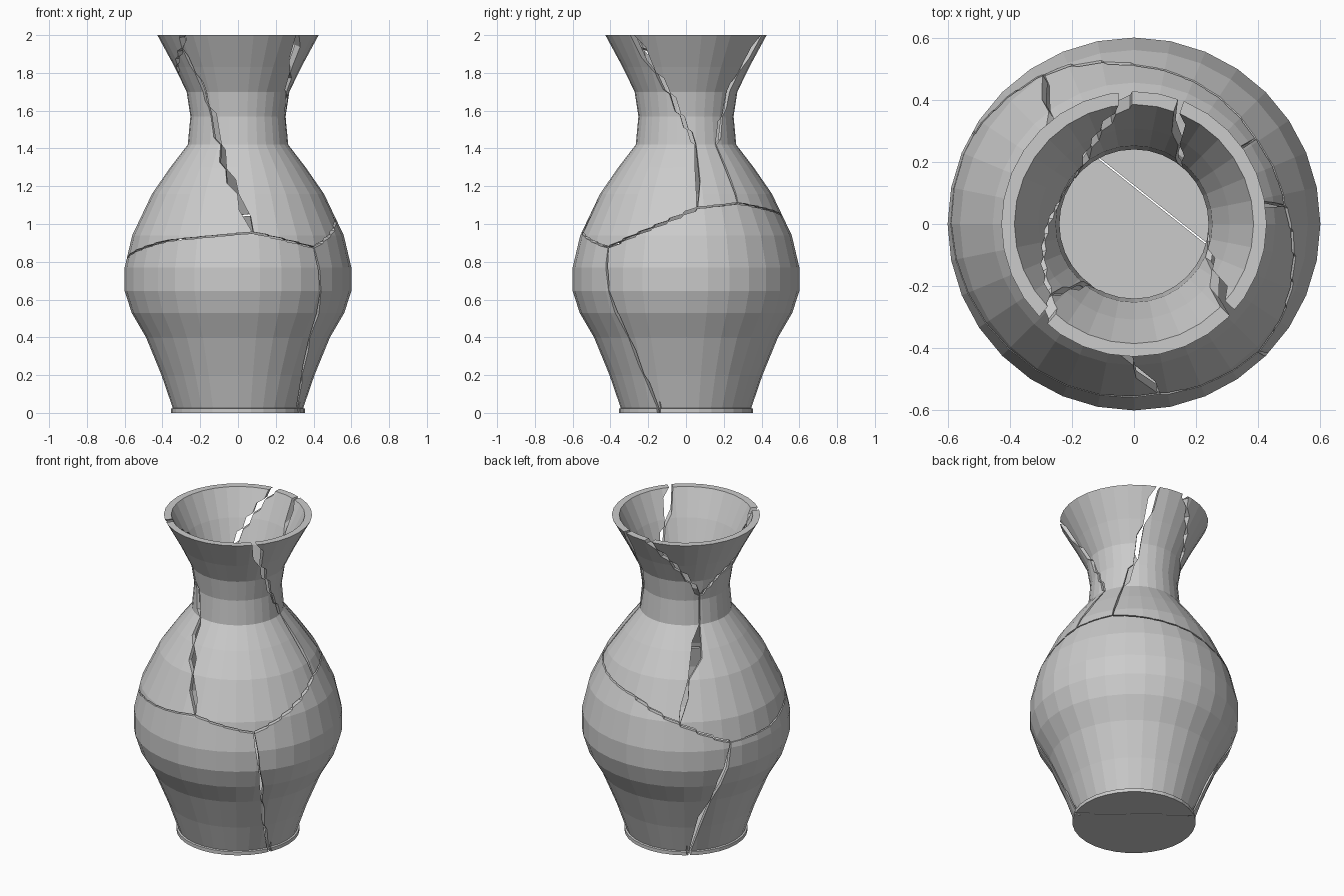
import bpy, bmesh
from math import atan2, cos, sin, pi
from mathutils import Vector

if "Cube" in bpy.data.objects:
    bpy.data.objects.remove(bpy.data.objects["Cube"])

SIDES = 32
GAP = 0.0025  # half width of a crack

# vase wall: (radius, height), up the outside then down the inside
OUTER = [(0.355, 0), (0.355, 0.022), (0.345, 0.025), (0.405, 0.2), (0.487, 0.4),
         (0.563, 0.53), (0.6, 0.645), (0.6, 0.77), (0.56, 0.94), (0.455, 1.16),
         (0.358, 1.3), (0.266, 1.42), (0.252, 1.57), (0.272, 1.7), (0.335, 1.83), (0.427, 2)]
INNER = [(0.385, 2), (0.308, 1.84), (0.252, 1.7), (0.24, 1.57), (0.246, 1.42),
         (0.33, 1.3), (0.428, 1.16), (0.53, 0.94), (0.57, 0.77), (0.57, 0.645),
         (0.533, 0.53), (0.457, 0.4), (0.377, 0.2), (0.325, 0.03)]


def make_object(name, bm, triangulate=True):
    if triangulate:
        bmesh.ops.triangulate(bm, faces=bm.faces[:])
    bmesh.ops.recalc_face_normals(bm, faces=bm.faces[:])
    if bm.calc_volume(signed=True) < 0:
        bmesh.ops.reverse_faces(bm, faces=bm.faces[:])
    mesh = bpy.data.meshes.new(name)
    bm.to_mesh(mesh)
    bm.free()
    ob = bpy.data.objects.new(name, mesh)
    bpy.context.scene.collection.objects.link(ob)
    return ob


def lathe(name, profile):
    bm = bmesh.new()
    rings = [[bm.verts.new((r * cos(2 * pi * k / SIDES), r * sin(2 * pi * k / SIDES), z))
              for k in range(SIDES)] for r, z in profile]
    for a, b in zip(rings, rings[1:]):
        for k in range(SIDES):
            j = (k + 1) % SIDES
            bm.faces.new((a[k], a[j], b[j], b[k]))
    bm.faces.new(rings[0])
    bm.faces.new(rings[-1])
    return make_object(name, bm, False)


def crack(points, r_in=0.15, r_out=0.75, closed=False):
    """Thin radial slab that follows surface points round the axis."""
    path = []
    pts = points + points[:1] if closed else points
    for p, q in zip(pts, pts[1:]):
        a, b = atan2(p[1], p[0]), atan2(q[1], q[0])
        d = (b - a + pi) % (2 * pi) - pi
        n = max(1, int(abs(d) / 0.15))
        path += [(a + d * i / n, p[2] + (q[2] - p[2]) * i / n) for i in range(n)]
    if not closed:
        path.append((atan2(pts[-1][1], pts[-1][0]), pts[-1][2]))
    bm, count, rings = bmesh.new(), len(path), []
    for i, (a, z) in enumerate(path):
        before = path[(i - 1) % count if closed else max(i - 1, 0)]
        after = path[(i + 1) % count if closed else min(i + 1, count - 1)]
        turn = (after[0] - before[0] + pi) % (2 * pi) - pi
        radial, around = Vector((cos(a), sin(a), 0)), Vector((-sin(a), cos(a), 0))
        tangent = around * turn * 0.4 + Vector((0, 0, after[1] - before[1]))
        side = tangent.cross(radial).normalized() * GAP
        up = Vector((0, 0, z))
        rings.append([bm.verts.new(up + radial * r + side * s)
                      for r, s in ((r_in, -1), (r_out, -1), (r_out, 1), (r_in, 1))])
    for a, b in zip(rings, rings[1:] + rings[:1] if closed else rings[1:]):
        for k in range(4):
            j = (k + 1) % 4
            bm.faces.new((a[k], a[j], b[j], b[k]))
    if not closed:
        bm.faces.new(rings[0])
        bm.faces.new(rings[-1])
    return make_object("crack_cutter", bm)


def floor_crack(p, q):
    p, q = Vector(p), Vector(q)
    side = (q - p).cross(Vector((0, 0, 1))).normalized() * GAP
    bm = bmesh.new()
    low, high = [[bm.verts.new(v + Vector((0, 0, h)))
                  for v in (p - side, q - side, q + side, p + side)] for h in (0, 0.1)]
    bm.faces.new(low)
    bm.faces.new(high)
    for k in range(4):
        j = (k + 1) % 4
        bm.faces.new((low[k], low[j], high[j], high[k]))
    return make_object("crack_cutter", bm)


def volume(mesh):
    bm = bmesh.new()
    bm.from_mesh(mesh)
    v = bm.calc_volume(signed=True)
    bm.free()
    return v


vase = lathe("vase", OUTER + INNER)

# junctions on the seam between the lower and upper shards
front, low_front = (0.08, -0.545, 0.955), (0.4, -0.41, 0.875)
right, back_right = (0.49, 0.06, 1.085), (0.4, 0.28, 1.11)
back, low_back = (-0.29, 0.48, 0.93), (-0.5, 0.28, 0.8)
neck_left, neck_front = (-0.2, 0.15, 1.6), (-0.27, -0.23, 1.93)

cutters = [
    # seam round the belly
    crack([front, low_front, right, back_right, (0, 0.52, 1.04), back, low_back,
           (-0.6, 0, 0.815), (-0.4, -0.44, 0.91)], closed=True),
    # lower cracks and floor
    crack([low_front, (0.445, -0.415, 0.645), (0.425, -0.34, 0.4),
           (0.38, -0.25, 0.2), (0.33, -0.14, -0.02)], r_in=0.32),
    crack([low_back, (-0.42, 0.33, 0.4), (-0.21, 0.28, -0.02)], r_in=0.32),
    floor_crack((0.35, -0.156, -0.04), (-0.225, 0.3, -0.04)),
    # upper cracks
    crack([front, (0, -0.455, 1.16), (-0.09, -0.25, 1.42), (-0.155, -0.21, 1.62),
           (-0.22, -0.22, 1.8), neck_front, (-0.28, -0.33, 2.03)]),
    crack([right, (0.255, 0.05, 1.42), (0.255, -0.03, 1.58), (0.29, -0.17, 1.8),
           (0.31, -0.3, 2.03)]),
    crack([back_right, (0.21, 0.155, 1.42), (0.17, 0.2, 1.57), (0.14, 0.4, 2.03)]),
    crack([back, (-0.27, 0.36, 1.16), (-0.22, 0.17, 1.42), neck_left]),
    crack([neck_left, (-0.3, 0, 1.76), neck_front]),
    crack([neck_left, (-0.15, 0.27, 1.78), (0, 0.41, 2.03)]),
]

# cut each crack, keeping only clean results
for c in cutters:
    m = vase.modifiers.new("crack", "BOOLEAN")
    m.operation, m.solver, m.object = "DIFFERENCE", "EXACT", c
    bpy.context.view_layer.update()
    depsgraph = bpy.context.evaluated_depsgraph_get()
    cut = bpy.data.meshes.new_from_object(vase.evaluated_get(depsgraph))
    vase.modifiers.remove(m)
    before = volume(vase.data)
    if 0.93 * before < volume(cut) <= before * 1.001:
        vase.data = cut
    bpy.data.objects.remove(c)
vase.data.name = "vase"
